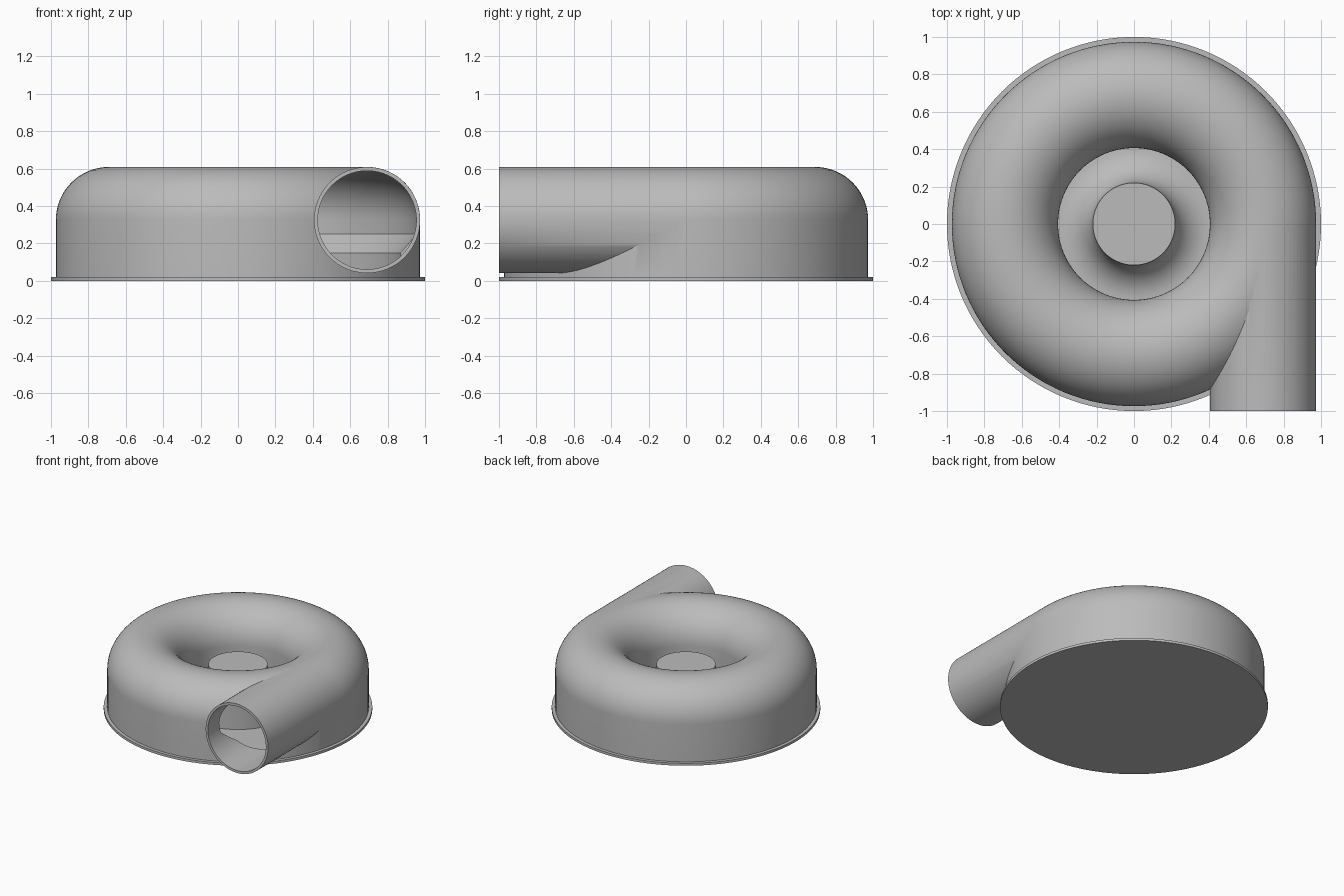
import bpy, bmesh
from math import sin, cos, pi
from mathutils import Matrix, Vector

if "Cube" in bpy.data.objects:
    bpy.data.objects.remove(bpy.data.objects["Cube"])

RING, MID, TUBE, WALL = 0.69, 0.325, 0.284, 0.02   # duct ring radius, height, tube radius, wall
BASE = 0.02

grey = bpy.data.materials.new("plain grey")
grey.use_nodes = True
grey.diffuse_color = (0.5, 0.5, 0.5, 1)
grey.node_tree.nodes["Principled BSDF"].inputs["Base Color"].default_value = (0.5, 0.5, 0.5, 1)


def finish(bm, name):
    bmesh.ops.remove_doubles(bm, verts=bm.verts, dist=1e-5)
    bmesh.ops.recalc_face_normals(bm, faces=bm.faces)
    mesh = bpy.data.meshes.new(name)
    bm.to_mesh(mesh)
    bm.free()
    mesh.materials.append(grey)
    obj = bpy.data.objects.new(name, mesh)
    bpy.context.collection.objects.link(obj)
    return obj


def arc(cx, cz, r, start, end, n):
    return [(cx + r * cos(start + (end - start) * i / n),
             cz + r * sin(start + (end - start) * i / n)) for i in range(n + 1)]


def lathe(name, profile, closed=False, steps=128):
    bm = bmesh.new()
    verts = [bm.verts.new((r, 0, z)) for r, z in profile]
    pairs = list(zip(verts, verts[1:])) + ([(verts[-1], verts[0])] if closed else [])
    edges = [bm.edges.new(p) for p in pairs]
    bmesh.ops.spin(bm, geom=verts + edges, cent=(0, 0, 0), axis=(0, 0, 1),
                   angle=2 * pi, steps=steps)
    return finish(bm, name)


def pipe(name, radius, y0, y1):
    bm = bmesh.new()
    place = Matrix.Translation(Vector((RING, (y0 + y1) / 2, MID))) @ Matrix.Rotation(pi / 2, 4, 'X')
    bmesh.ops.create_cone(bm, cap_ends=True, segments=96, radius1=radius, radius2=radius,
                          depth=y1 - y0, matrix=place)
    return finish(bm, name)


def boolean(target, tool, operation):
    mod = target.modifiers.new(operation.title(), 'BOOLEAN')
    mod.operation, mod.solver, mod.object = operation, 'EXACT', tool
    bpy.context.view_layer.objects.active = target
    bpy.ops.object.modifier_apply(modifier=mod.name)
    bpy.data.objects.remove(tool)


# Housing: flared hub in the middle, rounded ring duct, straight outer wall
inner = RING - TUBE
hub = 0.22
flare = inner - hub
hub_top = 0.37
profile = [(0, hub_top)]
profile += arc(inner, hub_top, flare, pi, 1.5 * pi, 14)
profile += arc(RING, MID, TUBE, pi, 0, 36)
profile += [(RING + TUBE, BASE), (0, BASE)]
housing = lathe("housing", profile)

# Outlet pipe leaving the ring along its tangent
boolean(housing, pipe("outlet_pipe", TUBE - 0.0005, -1, 0), 'UNION')

# Hollow inside, with a sloped ledge along the outer wall
bore = TUBE - WALL
cavity = arc(RING, MID, bore, pi, 0, 24)
cavity += [(RING + bore, 0.25), (0.87, 0.15), (0.87, 0.03), (RING - bore, 0.03)]
boolean(housing, lathe("cavity", cavity, closed=True), 'DIFFERENCE')
boolean(housing, pipe("bore", bore - 0.0005, -1.1, -0.01), 'DIFFERENCE')

# Round base plate with a narrow flange
base = lathe("base_plate", [(0, 0), (1, 0), (1, BASE), (0, BASE)])

for obj in (housing, base):
    bpy.ops.object.select_all(action='DESELECT')
    obj.select_set(True)
    bpy.context.view_layer.objects.active = obj
    bpy.ops.object.shade_smooth_by_angle(angle=pi / 6)
